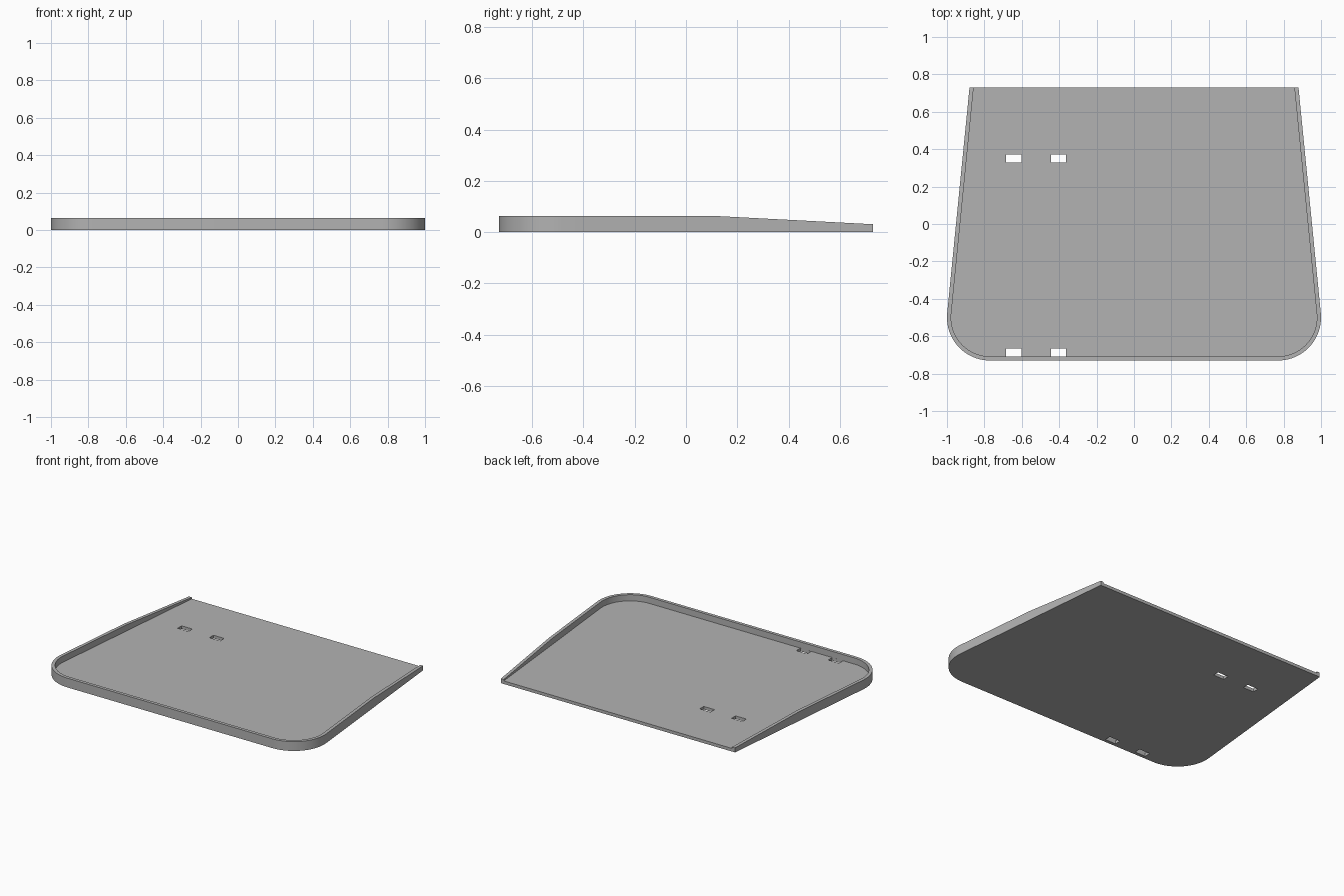
import bpy, bmesh, math

cube = bpy.data.objects.get("Cube")
if cube:
    bpy.data.objects.remove(cube, do_unlink=True)

HALF_Y, RIM, FLOOR = 0.73, 0.022, 0.021
TOP, BACK_TOP, SLOPE_Y = 0.063, 0.031, 0.12
RADIUS, TAPER = 0.23, math.radians(5.65)
SEGMENTS = 20

grey = bpy.data.materials.new("plain grey")
grey.use_nodes = True
colour = (0.45, 0.45, 0.45, 1)
grey.diffuse_color = colour
grey.node_tree.nodes["Principled BSDF"].inputs["Base Color"].default_value = colour


def outline(inset):
    """Open U-shaped outline, from the back left round the front to the back right."""
    r = RADIUS - inset
    cx, cy = 1 - RADIUS, RADIUS - HALF_Y
    side = []
    for i in range(SEGMENTS + 1):
        a = -math.pi / 2 + (math.pi / 2 + TAPER) * i / SEGMENTS
        side.append((cx + r * math.cos(a), cy + r * math.sin(a)))
    x, y = side[-1]
    for end in (SLOPE_Y, HALF_Y):
        side.append((x - (end - y) * math.tan(TAPER), end))
    return side[::-1] + [(-px, py) for px, py in side]


def rim_height(y):
    t = max(0, (y - SLOPE_Y) / (HALF_Y - SLOPE_Y))
    return TOP + (BACK_TOP - TOP) * t


# Tray: floor and raised rim, open at the back
bm = bmesh.new()
outer, inner = outline(0), outline(RIM)
rows = [
    [bm.verts.new((x, y, 0)) for x, y in outer],
    [bm.verts.new((x, y, rim_height(y))) for x, y in outer],
    [bm.verts.new((x, y, rim_height(y))) for x, y in inner],
    [bm.verts.new((x, y, FLOOR)) for x, y in inner],
]
for low, high in zip(rows, rows[1:]):
    for i in range(len(low) - 1):
        bm.faces.new((low[i], low[i + 1], high[i + 1], high[i]))
bm.faces.new(rows[0])
bm.faces.new(rows[3])
bm.faces.new([r[0] for r in rows] + [r[-1] for r in reversed(rows)])
bmesh.ops.recalc_face_normals(bm, faces=bm.faces)
mesh = bpy.data.meshes.new("tray")
bm.to_mesh(mesh)
bm.free()
mesh.materials.append(grey)
tray = bpy.data.objects.new("tray", mesh)
bpy.context.collection.objects.link(tray)

# Four strap slots through the floor
bm = bmesh.new()
for x in (-0.643, -0.404):
    for y in (0.35, -0.686):
        made = bmesh.ops.create_cube(bm, size=1)["verts"]
        bmesh.ops.scale(bm, vec=(0.081, 0.043, 0.05), verts=made)
        bmesh.ops.translate(bm, vec=(x, y, 0.01), verts=made)
cut_mesh = bpy.data.meshes.new("slot_cutter")
bm.to_mesh(cut_mesh)
bm.free()
cut_mesh.materials.append(grey)
cutter = bpy.data.objects.new("slot_cutter", cut_mesh)
cutter.hide_render = True
bpy.context.collection.objects.link(cutter)

slots = tray.modifiers.new("slots", 'BOOLEAN')
slots.operation = 'DIFFERENCE'
slots.solver = 'EXACT'
slots.object = cutter

bpy.ops.object.select_all(action='DESELECT')
tray.select_set(True)
bpy.context.view_layer.objects.active = tray
bpy.ops.object.modifier_apply(modifier="slots")
bpy.data.objects.remove(cutter, do_unlink=True)
bpy.ops.object.shade_smooth_by_angle(angle=math.radians(30))
